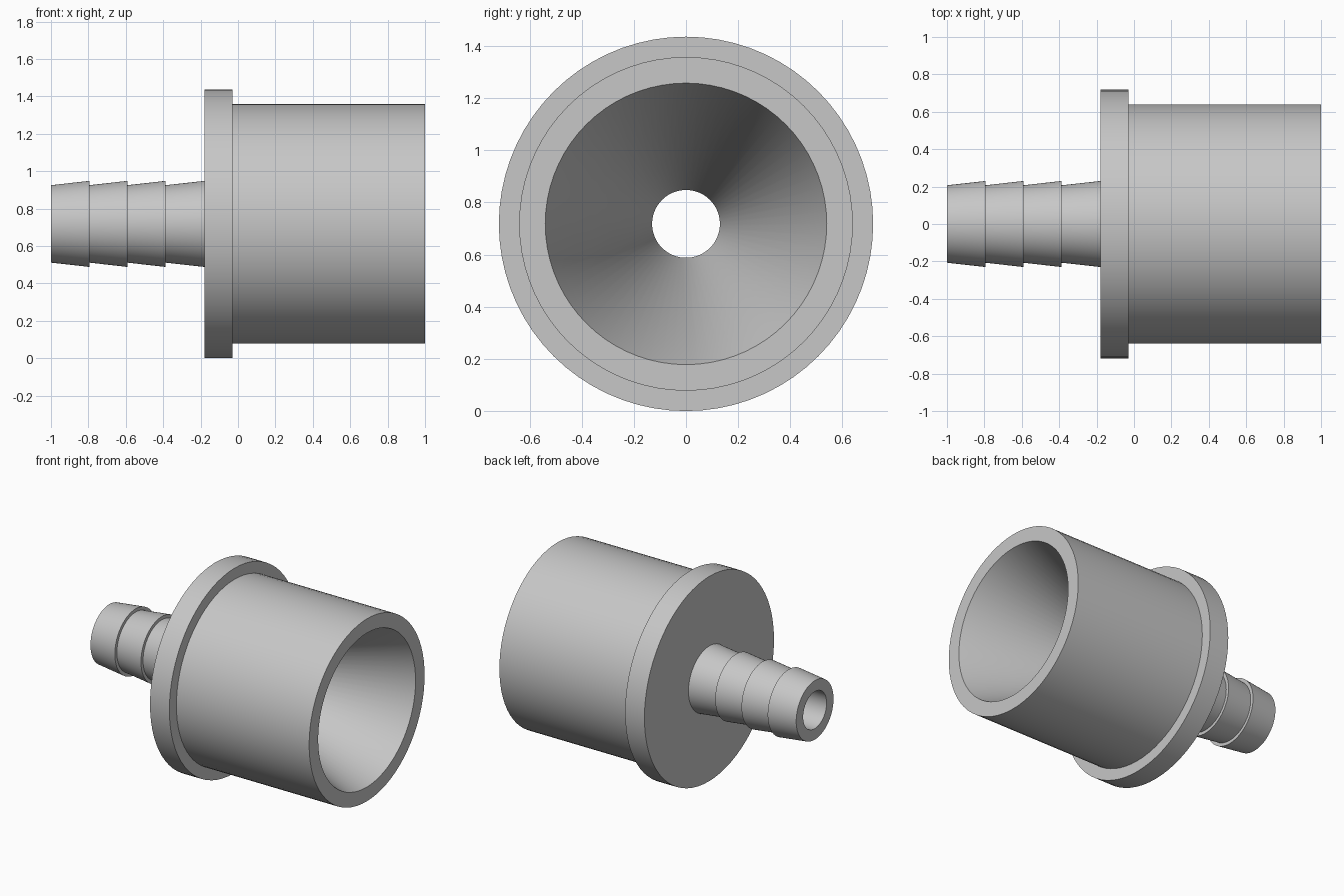
import bpy
import bmesh
from math import cos, sin, tau, radians

SIDES = 72
AXIS_Z = 0.718          # height of the centre axis

cube = bpy.data.objects.get("Cube")
if cube:
    bpy.data.objects.remove(cube, do_unlink=True)

grey = bpy.data.materials.new("grey plastic")
grey.use_nodes = True
colour = (0.57, 0.57, 0.57, 1)
grey.diffuse_color = colour
grey.node_tree.nodes["Principled BSDF"].inputs["Base Color"].default_value = colour


def lathe(name, profile):
    """Revolve a closed (x, radius) outline around the x axis."""
    bm = bmesh.new()
    rings = []
    for i in range(SIDES):
        a = tau * i / SIDES
        rings.append([bm.verts.new((x, r * sin(a), AXIS_Z + r * cos(a)))
                      for x, r in profile])
    n = len(profile)
    for i in range(SIDES):
        a, b = rings[i], rings[(i + 1) % SIDES]
        for j in range(n):
            k = (j + 1) % n
            bm.faces.new((a[j], a[k], b[k], b[j]))
    bmesh.ops.recalc_face_normals(bm, faces=bm.faces[:])
    mesh = bpy.data.meshes.new(name)
    bm.to_mesh(mesh)
    bm.free()
    mesh.materials.append(grey)
    obj = bpy.data.objects.new(name, mesh)
    bpy.context.collection.objects.link(obj)
    return obj


# Barbed stem: four tapered rings, each stepping back to the small radius
profile = []
barb_ends = [-1.0, -0.795, -0.592, -0.388, -0.18]
for start, end in zip(barb_ends, barb_ends[1:]):
    profile += [(start, 0.207), (end, 0.23)]

# Flange, then the wide socket
profile += [(-0.18, 0.718), (-0.03, 0.718), (-0.03, 0.64), (1.0, 0.64)]

# Funnel-shaped inside that narrows to the straight bore
profile += [(1.0, 0.54), (-0.1, 0.13), (-1.0, 0.13)]

adapter = lathe("hose_adapter", profile)

bpy.ops.object.select_all(action='DESELECT')
adapter.select_set(True)
bpy.context.view_layer.objects.active = adapter
bpy.ops.object.shade_smooth_by_angle(angle=radians(30))
